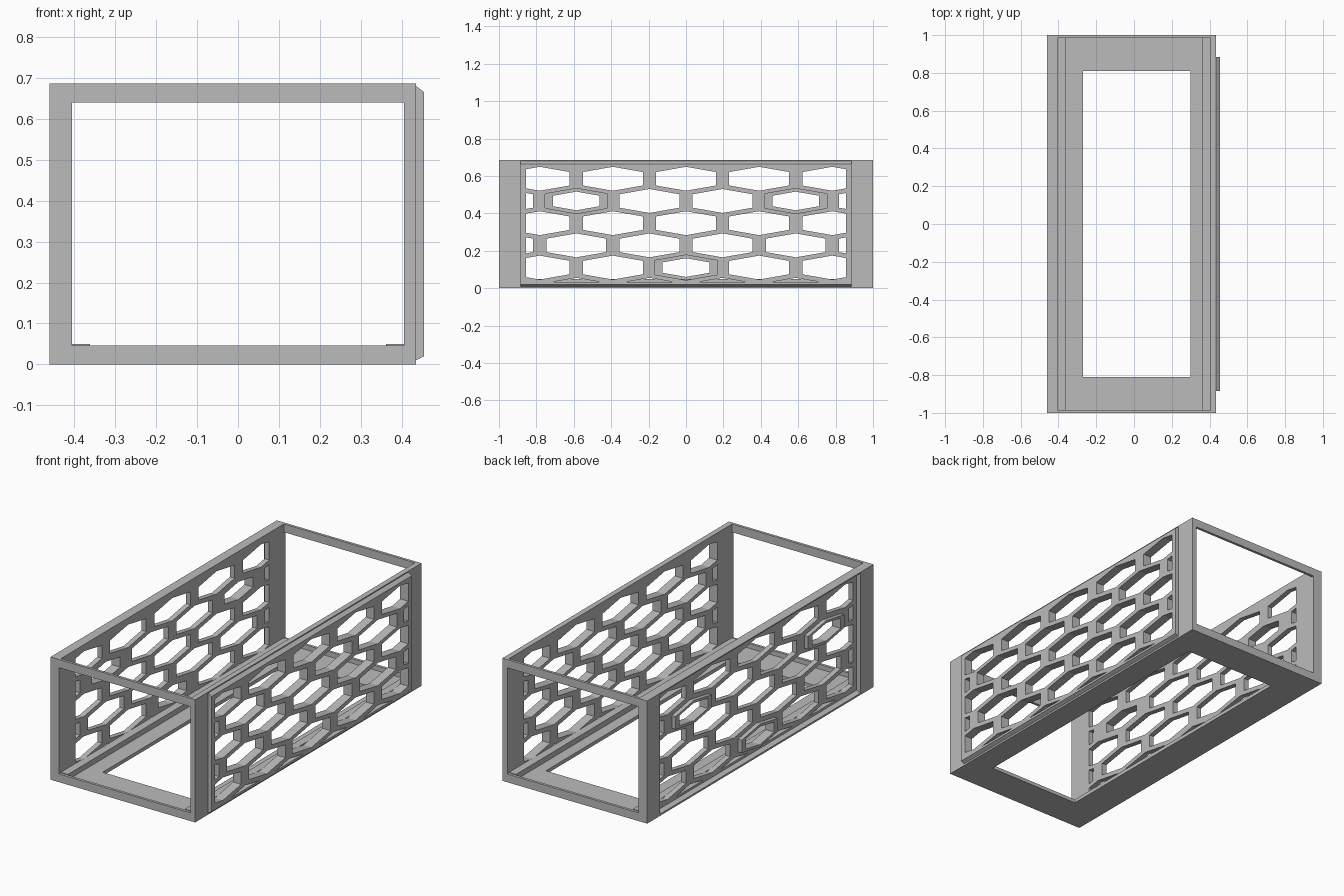
import bpy
import bmesh
from mathutils import Vector

cube = bpy.data.objects.get("Cube")
if cube:
    bpy.data.objects.remove(cube, do_unlink=True)

# One plain grey plastic
GREY = (0.5, 0.5, 0.5, 1.0)
mat = bpy.data.materials.new("plain grey")
mat.use_nodes = True
mat.diffuse_color = GREY
for node in mat.node_tree.nodes:
    if node.type == 'BSDF_PRINCIPLED':
        node.inputs["Base Color"].default_value = GREY

LENGTH, HEIGHT = 1.0, 0.686          # half length, full height
INNER_L, INNER_R = -0.406, 0.405     # inside faces of the side walls
PANEL = 0.885                        # half length of the sliding panel
END = 0.985                          # inside of the end frames


def add_object(name, bm):
    bmesh.ops.recalc_face_normals(bm, faces=bm.faces)
    mesh = bpy.data.meshes.new(name)
    bm.to_mesh(mesh)
    bm.free()
    mesh.materials.append(mat)
    obj = bpy.data.objects.new(name, mesh)
    bpy.context.collection.objects.link(obj)
    return obj


def add_prism(bm, points, offset):
    """Extrude a closed loop of points along the offset."""
    face = bm.faces.new([bm.verts.new(p) for p in points])
    ext = bmesh.ops.extrude_face_region(bm, geom=[face], use_keep_orig=True)
    verts = [v for v in ext["geom"] if isinstance(v, bmesh.types.BMVert)]
    bmesh.ops.translate(bm, verts=verts, vec=offset)


def box(name, x, y, z):
    bm = bmesh.new()
    loop = [(x[0], y[0], z[0]), (x[1], y[0], z[0]), (x[1], y[1], z[0]), (x[0], y[1], z[0])]
    add_prism(bm, loop, (0, 0, z[1] - z[0]))
    return add_object(name, bm)


def strip(name, section, half):
    """Extrude an x-z section along y."""
    bm = bmesh.new()
    add_prism(bm, [(x, -half, z) for x, z in section], (0, 2 * half, 0))
    return add_object(name, bm)


def add_hexagon(bm, y, z, scale, x0, x1):
    w, h, s = 0.16 * scale, 0.064 * scale, 0.036 * scale
    outline = [(0, h), (w, s), (w, -s), (0, -h), (-w, -s), (-w, s)]
    add_prism(bm, [(x0, y + a, z + b) for a, b in outline], (x1 - x0, 0, 0))


# Honeycomb layout: five staggered rows, with three locking cells
PLUGS = [(-0.586, 0.465), (0.586, 0.465), (0.0, 0.11)]


def is_plug(y, z):
    return any(abs(y - a) + abs(z - b) < 0.05 for a, b in PLUGS)


def honeycomb_cutter(name, x0, x1, plug_scale):
    bm = bmesh.new()
    for row in range(-1, 5):
        z = 0.11 + row * 0.1187
        for col in range(-3, 4):
            y = 0.391 * (col + 0.5 * (row % 2))
            if abs(y) < 1:
                add_hexagon(bm, y, z, plug_scale if is_plug(y, z) else 1.0, x0, x1)
    # Trim the pattern to leave a solid border
    for co, no in [((0, 0.855, 0), (0, 1, 0)), ((0, -0.855, 0), (0, -1, 0)),
                   ((0, 0, 0.033), (0, 0, -1))]:
        bmesh.ops.bisect_plane(bm, geom=bm.verts[:] + bm.edges[:] + bm.faces[:],
                               plane_co=co, plane_no=no, clear_outer=True)
        bmesh.ops.holes_fill(bm, edges=[e for e in bm.edges if e.is_boundary], sides=0)
    return add_object(name, bm)


def cut(objects, cutter):
    cutter.hide_render = True
    for obj in objects:
        mod = obj.modifiers.new("honeycomb", 'BOOLEAN')
        mod.operation, mod.solver, mod.object = 'DIFFERENCE', 'EXACT', cutter
    bpy.context.view_layer.update()
    graph = bpy.context.evaluated_depsgraph_get()
    for obj in objects:
        mesh = bpy.data.meshes.new_from_object(obj.evaluated_get(graph))
        obj.modifiers.clear()
        obj.data = mesh
    bpy.data.objects.remove(cutter, do_unlink=True)


# Left side: wall with a raised bevelled panel
left_wall = box("left_wall", (INNER_R, 0.435), (-LENGTH, LENGTH), (0, HEIGHT))
left_panel = strip("left_raised_panel",
                   [(0.435, 0.68), (0.455, 0.665), (0.455, 0.02), (0.435, 0.01)], PANEL)
cut([left_wall, left_panel], honeycomb_cutter("left_cutter", 0.36, 0.5, 1.05))

# Right side: recessed wall with hexagonal locking rings
right_wall = box("right_wall", (-0.435, INNER_L), (-LENGTH, LENGTH), (0, HEIGHT))
bm = bmesh.new()
for y, z in PLUGS:
    add_hexagon(bm, y, z, 1.0, -0.458, -0.435)
rings = add_object("locking_rings", bm)
cut([right_wall, rings], honeycomb_cutter("right_cutter", -0.5, -0.36, 0.78))

# Border around the right recess
strip("recess_top_lip", [(-0.46, 0.68), (-0.46, HEIGHT), (-0.435, HEIGHT), (-0.435, 0.665)], PANEL)
strip("recess_bottom_lip", [(-0.46, 0.01), (-0.46, 0), (-0.435, 0), (-0.435, 0.02)], PANEL)

# End frames and recess posts, front and back
for side, label in ((-1, "front"), (1, "back")):
    end = sorted((side * END, side * LENGTH))
    box(label + "_top_bar", (INNER_L, INNER_R), end, (0.64, HEIGHT))
    box(label + "_bottom_bar", (INNER_L, INNER_R), end, (0, 0.046))
    box(label + "_recess_post", (-0.46, -0.435), sorted((side * PANEL, side * LENGTH)), (0, HEIGHT))
    box(label + "_floor", (INNER_L, INNER_R), sorted((side * 0.81, side * END)), (0, 0.02))

# Floor sides and the rails along the walls
box("right_floor", (INNER_L, -0.27), (-0.81, 0.81), (0, 0.02))
box("left_floor", (0.30, INNER_R), (-0.81, 0.81), (0, 0.02))
box("right_floor_rail", (INNER_L, -0.362), (-END, END), (0.02, 0.05))
box("left_floor_rail", (0.362, INNER_R), (-END, END), (0.02, 0.05))
